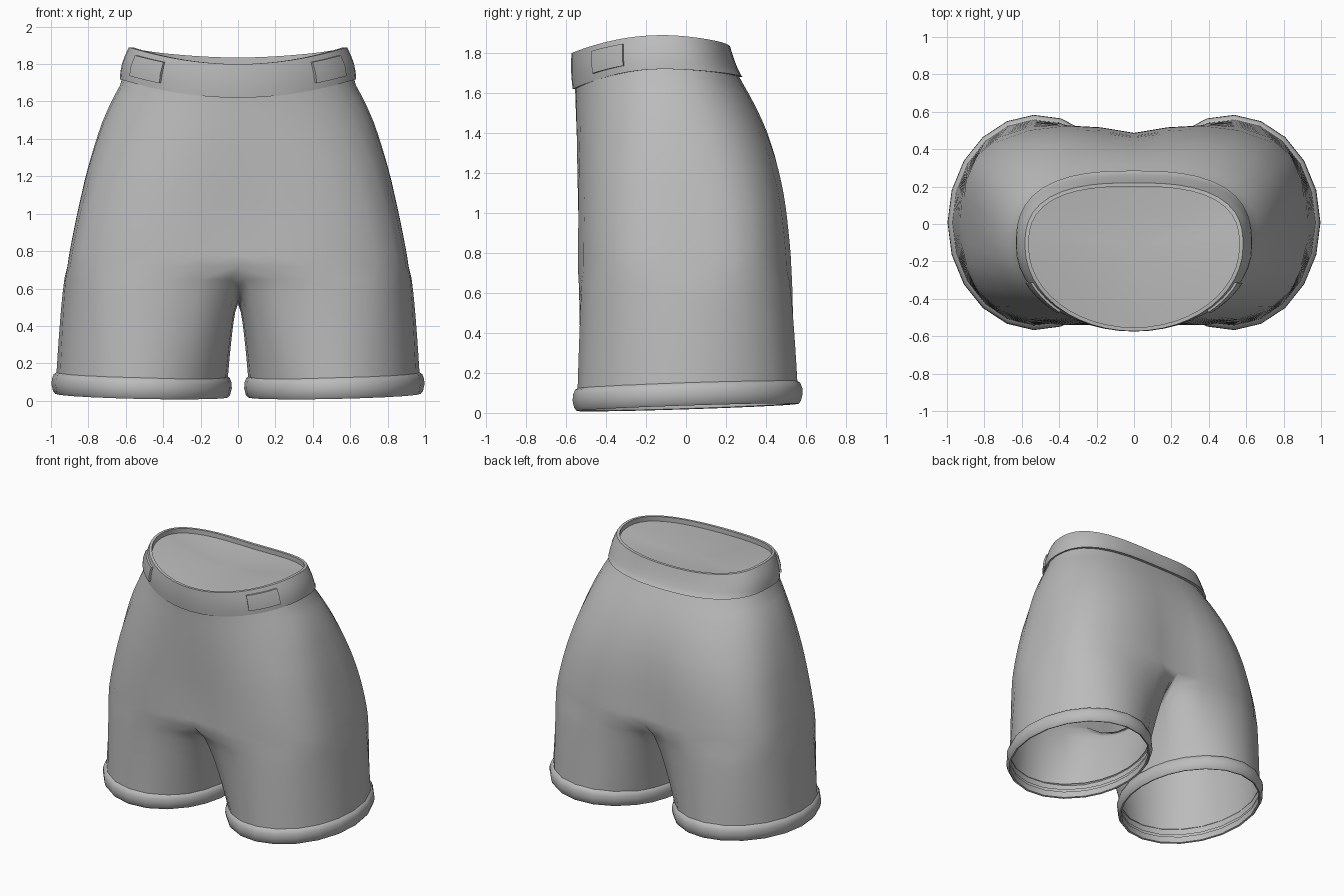
import bpy, bmesh, math

if "Cube" in bpy.data.objects:
    bpy.data.objects.remove(bpy.data.objects["Cube"])

gray = bpy.data.materials.new("cloth gray")
gray.diffuse_color = (0.5, 0.5, 0.5, 1)
gray.use_nodes = True
gray.node_tree.nodes["Principled BSDF"].inputs["Base Color"].default_value = gray.diffuse_color


def lerp(a, b, t):
    return a + (b - a) * t


def table(z, pts):
    """Piecewise smooth lookup (Catmull-Rom style) in rising (z, value) pairs."""
    if z <= pts[0][0]:
        return pts[0][1]
    for i in range(len(pts) - 1):
        (z0, a), (z1, b) = pts[i], pts[i + 1]
        if z <= z1:
            return lerp(a, b, (z - z0) / (z1 - z0))
    return pts[-1][1]


def oval(th, n):
    """Unit superellipse point in direction th."""
    c, s = math.cos(th), math.sin(th)
    r = (abs(c) ** n + abs(s) ** n) ** (-1 / n)
    return r * c, r * s


def make(name, verts, faces, angle=40, mirror=False):
    me = bpy.data.meshes.new(name)
    me.from_pydata(verts, [], faces)
    bm = bmesh.new()
    bm.from_mesh(me)
    bmesh.ops.remove_doubles(bm, verts=bm.verts, dist=1e-5)
    bmesh.ops.recalc_face_normals(bm, faces=bm.faces)
    bm.to_mesh(me)
    bm.free()
    ob = bpy.data.objects.new(name, me)
    bpy.context.collection.objects.link(ob)
    me.materials.append(gray)
    if mirror:
        ob.modifiers.new("mirror", 'MIRROR').merge_threshold = 0.002
    bpy.context.view_layer.objects.active = ob
    ob.select_set(True)
    bpy.ops.object.shade_smooth_by_angle(angle=math.radians(angle))
    ob.select_set(False)
    return ob


def loft(rows, closed=True):
    """Skin a list of equally long point rows."""
    n = len(rows[0])
    verts = [p for r in rows for p in r]
    faces = [(i * n + j, i * n + (j + 1) % n, (i + 1) * n + (j + 1) % n, (i + 1) * n + j)
             for i in range(len(rows) - 1) for j in range(n if closed else n - 1)]
    return verts, faces


# Side and back outlines by height
WIDTH = [(.14, .97), (.4, .95), (.6, .93), (.8, .9), (1, .86), (1.2, .815), (1.3, .787),
         (1.4, .757), (1.5, .722), (1.6, .678), (1.72, .612)]
BACK = [(.14, .56), (.5, .55), (.8, .535), (1, .515), (1.1, .5), (1.2, .48), (1.3, .452),
        (1.4, .415), (1.5, .37), (1.6, .315), (1.68, .265), (1.72, .245)]
FRONT = [(.14, -.555), (1, -.55), (1.6, -.555), (1.7, -.56)]


def waist_z(s, base, front, back):
    return base - (front if s < 0 else back) * s * s


def outline(th, z):
    """Point of the hip outline at height z."""
    f = min(1, max(0, (1.72 - z) / .9))
    f = f * f * (3 - 2 * f)
    x, s = oval(th, lerp(2.0 if th < 0 else 2.7, 3.3, f))
    x = max(x, 0) if abs(th) < math.pi / 2 - 1e-6 else 0
    yc = lerp(-.12, .02, f)
    reach = table(z, BACK) - yc if s > 0 else yc - table(z, FRONT)
    pinch = 1 - f * (.1 if s > 0 else .05) * max(0, 1 - x / .55) ** 2
    return x * table(z, WIDTH), yc + s * reach * pinch, z


# Shorts body: hip rows, then one leg; mirrored
J, I, K, L = 16, 5, 16, 9
CROTCH = .72
ths = [math.pi * (j / J - .5) for j in range(J + 1)]
hip = []
for k in range(K + 1):
    hip.append([outline(t, lerp(waist_z(math.sin(t), 1.75, .1, .04), CROTCH, k / K)) for t in ths])
top = hip[-1]
yb, yf = top[-1][1], top[0][1]
seam = []
for i in range(1, I + 1):
    u = i / (I + 1)
    seam.append((0, lerp(yb, yf, u), .52 + (CROTCH - .52) * abs(2 * u - 1) ** 2.2))
OPEN = math.radians(140)
angs = [lerp(-OPEN, OPEN, j / J) for j in range(J + 1)]
angs += [OPEN + (2 * math.pi - 2 * OPEN) * i / (I + 1) for i in range(1, I + 1)]


def hem(a, off, h):
    """Point of the leg opening, offset outward and raised."""
    c, s = math.cos(a), math.sin(a)
    return (.515 + (.458 + off) * c, .008 + (.552 + off) * s, .018 + .018 * s + .012 * (1 + c) * .8 + h)


ring0 = top + seam
leg = []
for l in range(L + 1):
    t = l / L
    e = t ** .6
    row = []
    for p, a in zip(ring0, angs):
        q = hem(a, 0, .07)
        row.append((lerp(p[0], q[0], e), lerp(p[1], q[1], e), lerp(p[2], q[2], t)))
    leg.append(row)
v1, f1 = loft(hip, False)
v2, f2 = loft(leg)
body = make("shorts_body", v1 + v2, f1 + [tuple(i + len(v1) for i in f) for f in f2], 60, True)

# Rolled leg cuffs
prof = [(-.004, .115), (.012, .105), (.022, .08), (.024, .05), (.016, .015), (.004, 0),
        (-.008, .004), (-.008, .05)]
v, f = loft([[hem(a, o, h) for a in angs] for o, h in prof])
make("leg_cuff", v, f, 50, True)

# Waistband
N = 48


def band(th, v, off=0):
    x, s = oval(th, 2.0 if math.sin(th) < 0 else 2.7)
    bulge = .012 * math.sin(math.pi * v)
    w = lerp(.632, .583, v) + bulge + off
    if s > 0:
        y = s * (lerp(.405, .34, v ** .7) + off)
    else:
        y = s * (lerp(.447, .453, v) + bulge * .4 + off)
    z = lerp(waist_z(math.sin(th), 1.72, .1, .04), waist_z(math.sin(th), 1.89, .09, .055), v)
    return x * w, y - .12, z


ring = [2 * math.pi * i / N for i in range(N)]
rows = [[band(t, 0, -.03) for t in ring]]
rows += [[band(t, v) for t in ring] for v in (0, .06, .25, .5, .75, .95, 1)]
rows += [[band(t, 1, -.02) for t in ring]]
rows += [[(x, y, z - .035) for x, y, z in rows[-1]]]
v, f = loft(rows)
make("waistband", v, f, 40)

# Lining panel closing the waist
edge = rows[-1]
cap = [[(x * r, -.12 + (y + .12) * r, lerp(1.785, z, r * r)) for x, y, z in edge]
       for r in (1, .75, .5, .25, 0)]
v, f = loft(cap)
make("waist_lining", v, f, 60)

# Fastening tabs on the front of the band
a0, a1 = math.radians(-49), math.radians(-25)
tab = []
for vv, off in ((.2, -.005), (.2, .012), (.5, .013), (.84, .012), (.84, -.005)):
    tab.append([band(lerp(a0, a1, i / 6), vv, off) for i in range(7)])
v, f = loft(tab, False)
f += [tuple(r * 7 for r in range(5)), tuple(r * 7 + 6 for r in range(5))]
make("waist_tab", v, f, 40, True)
